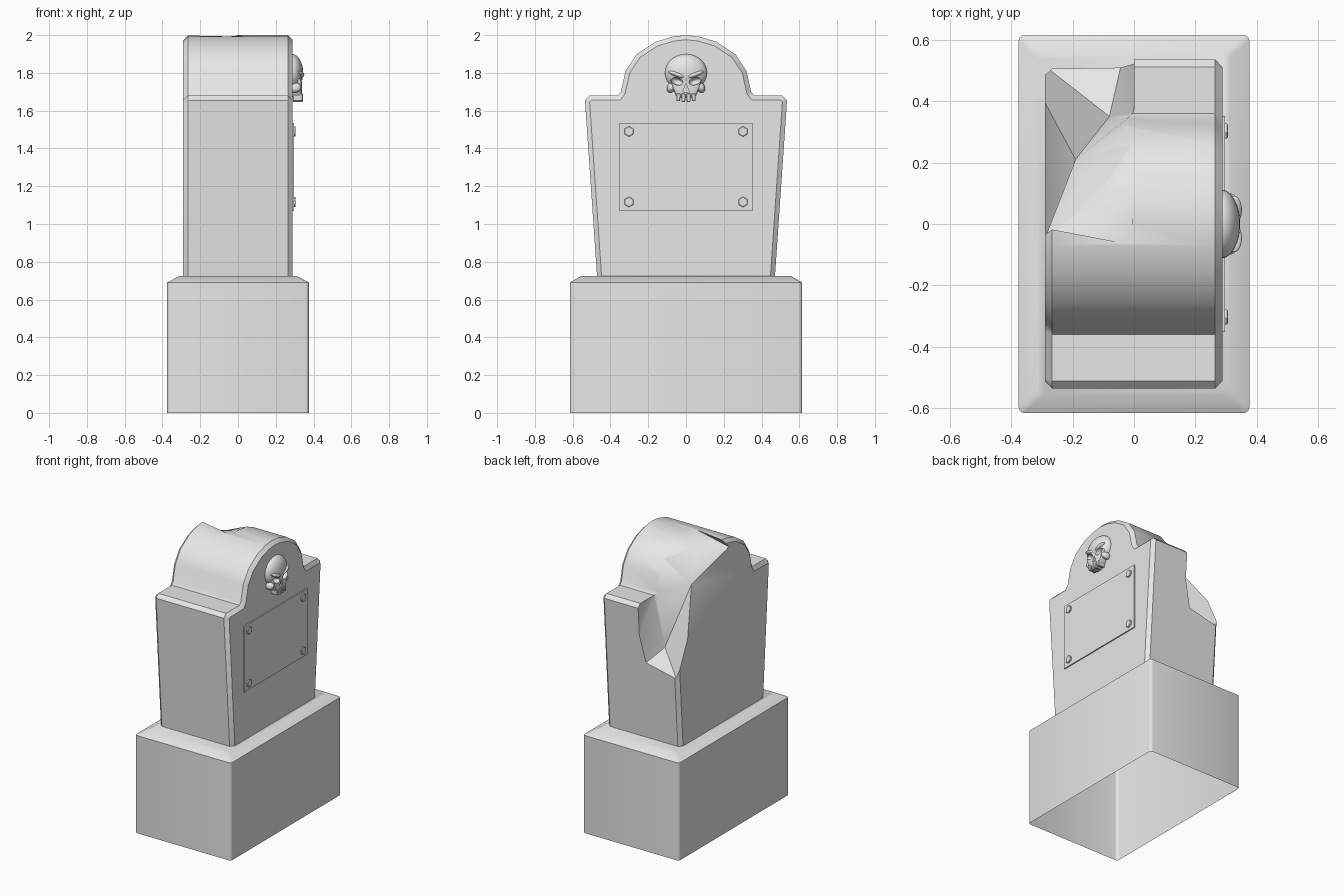
import bpy, bmesh, math
from mathutils import Vector

if "Cube" in bpy.data.objects:
    bpy.data.objects.remove(bpy.data.objects["Cube"], do_unlink=True)

stone_grey = bpy.data.materials.new("stone_grey")
stone_grey.use_nodes = True
stone_grey.diffuse_color = (0.8, 0.8, 0.8, 1)
stone_grey.node_tree.nodes["Principled BSDF"].inputs["Base Color"].default_value = (0.8, 0.8, 0.8, 1)


def make(name, bm):
    bmesh.ops.recalc_face_normals(bm, faces=bm.faces)
    mesh = bpy.data.meshes.new(name)
    bm.to_mesh(mesh)
    bm.free()
    mesh.materials.append(stone_grey)
    obj = bpy.data.objects.new(name, mesh)
    bpy.context.collection.objects.link(obj)
    return obj


def apply(obj, kind, **settings):
    mod = obj.modifiers.new(kind, kind)
    for key, value in settings.items():
        setattr(mod, key, value)
    select(obj)
    bpy.ops.object.modifier_apply(modifier=mod.name)


def select(obj):
    bpy.ops.object.select_all(action="DESELECT")
    obj.select_set(True)
    bpy.context.view_layer.objects.active = obj


def smooth(obj, degrees):
    select(obj)
    bpy.ops.object.shade_smooth_by_angle(angle=math.radians(degrees))


def cut(obj, cutter):
    apply(obj, "BOOLEAN", operation="DIFFERENCE", solver="EXACT", object=cutter)
    bpy.data.objects.remove(cutter, do_unlink=True)


def prism(name, outline, x0, x1):
    """Extrude a (y, z) outline along x."""
    bm = bmesh.new()
    ends = [[bm.verts.new((x, y, z)) for y, z in outline] for x in (x0, x1)]
    for end in ends:
        bm.faces.new(end)
    for i in range(len(outline)):
        j = (i + 1) % len(outline)
        bm.faces.new((ends[0][i], ends[0][j], ends[1][j], ends[1][i]))
    return make(name, bm)


def ellipsoid(name, centre, radii, tilt=0.0):
    bm = bmesh.new()
    bmesh.ops.create_uvsphere(bm, u_segments=24, v_segments=14, radius=1)
    bmesh.ops.scale(bm, vec=radii, verts=bm.verts)
    obj = make(name, bm)
    obj.location = centre
    obj.rotation_euler.x = tilt
    bpy.context.view_layer.update()
    return obj


# Plinth: rounded upright corners, chamfered top, open underneath
bm = bmesh.new()
rings = []
for hx, hy, z in ((0.375, 0.615, 0), (0.375, 0.615, 0.69), (0.31, 0.555, 0.725)):
    ring = []
    for quarter, (sx, sy) in enumerate(((1, 1), (-1, 1), (-1, -1), (1, -1))):
        for step in range(4):
            a = math.radians(90 * quarter + 30 * step)
            ring.append(bm.verts.new((sx * (hx - 0.018) + 0.018 * math.cos(a),
                                      sy * (hy - 0.018) + 0.018 * math.sin(a), z)))
    rings.append(ring)
for low, high in zip(rings, rings[1:]):
    for i in range(len(low)):
        j = (i + 1) % len(low)
        bm.faces.new((low[i], low[j], high[j], high[i]))
bm.faces.new(rings[-1])
smooth(make("plinth", bm), 35)

# Headstone: tapered slab with shoulders and a rounded crown
half = [(0.47, 0.71), (0.535, 1.655), (0.51, 1.68), (0.36, 1.68), (0.345, 1.70), (0.32, 1.81),
        (0.26, 1.90), (0.16, 1.965), (0.07, 1.992)]
outline = half + [(0, 2.0)] + [(-y, z) for y, z in reversed(half)]
headstone = prism("headstone", outline, -0.29, 0.288)
bm = bmesh.new()
bm.from_mesh(headstone.data)
rim = [e for e in bm.edges if abs(e.verts[0].co.x - e.verts[1].co.x) < 0.01
       and max(v.co.z for v in e.verts) > 0.8]
bmesh.ops.bevel(bm, geom=rim, offset=0.024, segments=1, affect="EDGES", clamp_overlap=True)
bm.to_mesh(headstone.data)
bm.free()

# Broken rear corner: fracture surface closed by a fan to a far point
points = {
    "A": (-0.295, -0.36, 1.67), "B": (-0.40, 0.60, 1.15), "C": (0, 0.70, 1.20),
    "D": (0, 0.70, 1.70), "E": (0, 0.36, 1.70), "F": (0, 0.325, 1.825),
    "K": (0, 0.26, 1.91), "L": (0, 0.12, 1.985), "G": (0, -0.06, 2.003),
    "H": (-0.295, -0.06, 1.94), "I": (-0.19, 0.21, 1.75), "J": (-0.08, 0.35, 1.33),
    "M": (-0.13, 0.08, 1.94), "Q": (-1.0, 0.6, 2.6)}
bm = bmesh.new()
v = {k: bm.verts.new(p) for k, p in points.items()}
fracture = "CBJ CJE CED JBI JIE BAI AHI IHM EIF FIK KIM KML LMG GMH"
loop = "ABCDEFKLGH"
fan = [loop[i] + loop[(i + 1) % len(loop)] + "Q" for i in range(len(loop))]
for tri in fracture.split() + fan:
    bm.faces.new([v[k] for k in tri])
cutter = make("fracture_cutter", bm)
cutter.hide_render = True
cut(headstone, cutter)
smooth(headstone, 38)

# Plaque with four hexagonal bolts
prism("plaque", [(-0.352, 1.07), (0.352, 1.07), (0.352, 1.535), (-0.352, 1.535)], 0.28, 0.296)
for side, y in (("right", -0.302), ("left", 0.302)):
    for level, z in (("lower", 1.117), ("upper", 1.49)):
        ring = [(y + 0.028 * math.sin(math.radians(60 * k)),
                 z + 0.028 * math.cos(math.radians(60 * k))) for k in range(6)]
        bolt = prism(f"bolt_{level}_{side}", ring, 0.28, 0.305)
        apply(bolt, "BEVEL", width=0.003, segments=1)

# Skull: cranium, face and cheekbones fused, then hollowed for eyes and nose
skull = ellipsoid("skull", (0.285, 0, 1.80), (0.06, 0.112, 0.10))
face = prism("face", [(-0.085, 1.77), (-0.07, 1.72), (-0.05, 1.67), (0.05, 1.67),
                      (0.07, 1.72), (0.085, 1.77)], 0.27, 0.338)
apply(face, "BEVEL", width=0.012, segments=2)
extras = [face]
for s in (-1, 1):
    extras.append(ellipsoid("cheek", (0.30, s * 0.078, 1.722), (0.035, 0.022, 0.028), s * 0.5))
    extras.append(ellipsoid("brow", (0.325, s * 0.045, 1.79), (0.026, 0.05, 0.013), s * 0.35))
for extra in extras:
    apply(skull, "BOOLEAN", operation="UNION", solver="EXACT", object=extra)
    bpy.data.objects.remove(extra, do_unlink=True)
for s in (-1, 1):
    cut(skull, ellipsoid("eye_cutter", (0.345, s * 0.048, 1.756), (0.04, 0.034, 0.02), s * 0.35))
cut(skull, prism("nose_cutter", [(-0.017, 1.70), (0.017, 1.70), (0, 1.745)], 0.315, 0.40))
smooth(skull, 40)

# Upper teeth
for i in range(4):
    y = (i - 1.5) * 0.027
    low = 1.645 if i in (1, 2) else 1.65
    tooth = prism(f"tooth_{i + 1}", [(y - 0.009, low), (y + 0.009, low),
                                     (y + 0.012, 1.69), (y - 0.012, 1.69)], 0.29, 0.343)
    apply(tooth, "BEVEL", width=0.003, segments=1)
